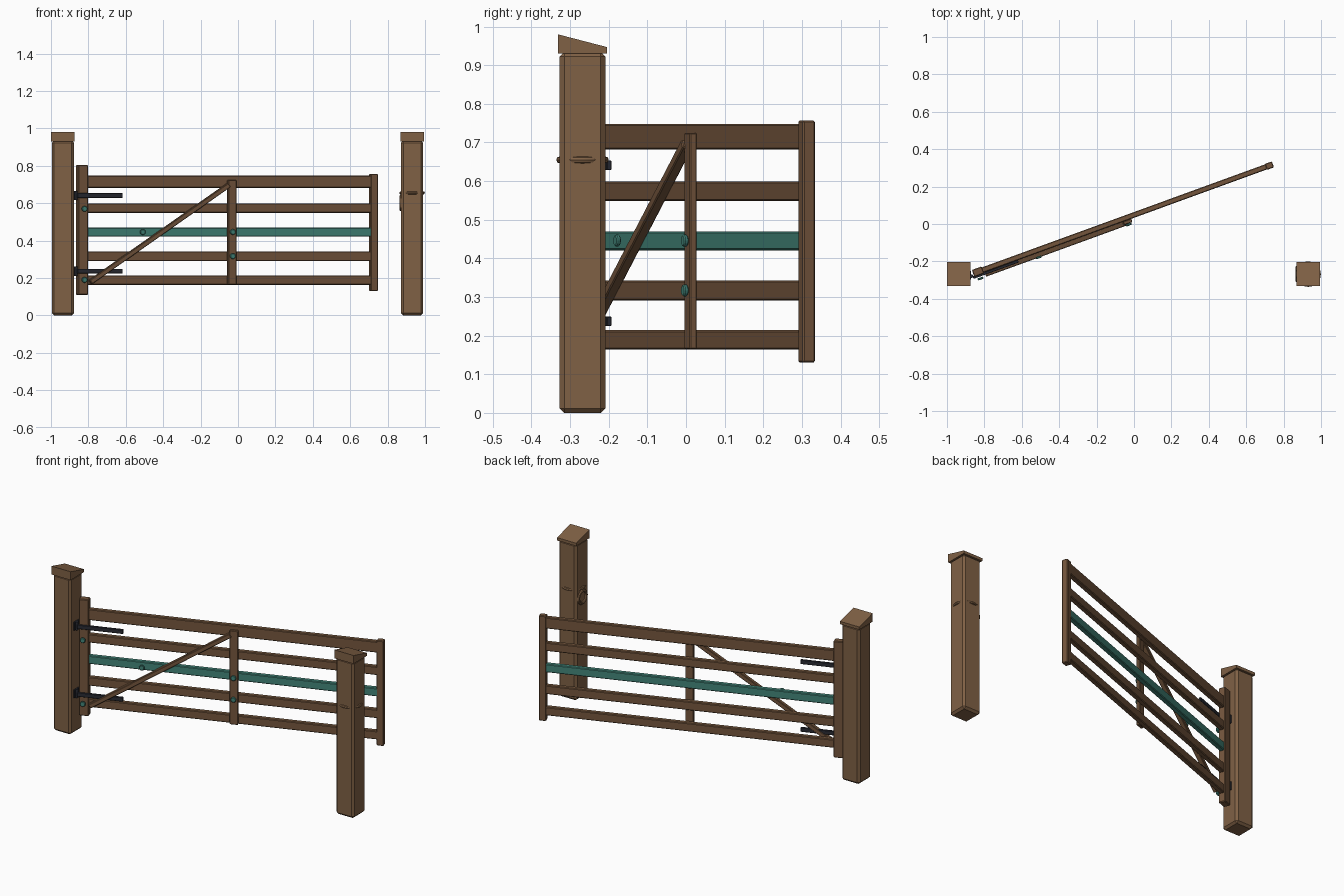
import bpy, bmesh, math
from mathutils import Matrix, Vector

if "Cube" in bpy.data.objects:
    bpy.data.objects.remove(bpy.data.objects["Cube"])


def material(name, r, g, b):
    m = bpy.data.materials.new(name)
    lin = [((c / 255 + 0.055) / 1.055) ** 2.4 for c in (r, g, b)]
    m.diffuse_color = (*lin, 1)
    m.use_nodes = True
    m.node_tree.nodes["Principled BSDF"].inputs["Base Color"].default_value = m.diffuse_color
    return m


POST = material("post_wood", 128, 97, 69)
WOOD = material("gate_wood", 115, 85, 60)
TEAL = material("teal_paint", 66, 132, 120)
IRON = material("dark_iron", 40, 42, 50)

# Gate frame: local x runs along the gate, local -y is its front
GATE = Matrix.Translation((-0.834, -0.255, 0)) @ Matrix.Rotation(math.radians(20), 4, 'Z')
WORLD = Matrix.Identity(4)


def finish(bm, name, mat, frame=WORLD, smooth=False):
    bmesh.ops.recalc_face_normals(bm, faces=bm.faces[:])
    me = bpy.data.meshes.new(name)
    bm.to_mesh(me)
    bm.free()
    me.materials.append(mat)
    for p in me.polygons:
        p.use_smooth = smooth
    ob = bpy.data.objects.new(name, me)
    ob.matrix_world = frame
    bpy.context.collection.objects.link(ob)
    return ob


def bevel(bm, edges, width):
    bmesh.ops.bevel(bm, geom=edges, offset=width, segments=1, affect='EDGES', profile=0.5)


def box(name, mat, lo, hi, frame=WORLD, chamfer=0.004):
    lo, hi = Vector(lo), Vector(hi)
    bm = bmesh.new()
    bmesh.ops.create_cube(bm, size=1)
    for v in bm.verts:
        v.co = (lo + hi) / 2 + v.co * (hi - lo)
    if chamfer:
        bevel(bm, bm.edges[:], chamfer)
    return finish(bm, name, mat, frame)


def cylinder(name, mat, centre, radius, depth, axis, frame=WORLD, chamfer=0.0):
    bm = bmesh.new()
    bmesh.ops.create_cone(bm, cap_ends=True, segments=12, radius1=radius, radius2=radius, depth=depth)
    if chamfer:
        bevel(bm, [e for e in bm.edges if abs(e.verts[0].co.z - e.verts[1].co.z) < 1e-5], chamfer)
    rot = Vector((0, 0, 1)).rotation_difference(Vector(axis)).to_matrix().to_4x4()
    bm.transform(Matrix.Translation(centre) @ rot)
    return finish(bm, name, mat, frame)


def ring(name, mat, centre, major, minor, axis):
    bpy.ops.mesh.primitive_torus_add(major_segments=24, minor_segments=8,
                                     major_radius=major, minor_radius=minor)
    ob = bpy.context.object
    ob.name = name
    rot = Vector((0, 0, 1)).rotation_difference(Vector(axis)).to_matrix().to_4x4()
    ob.data.transform(Matrix.Translation(centre) @ rot)
    ob.data.materials.append(mat)
    bpy.ops.object.shade_smooth_by_angle()
    return ob


# Posts with sloping caps
PY = -0.268
for side, px in (("left", -0.9365), ("right", 0.931)):
    box(side + "_post", POST, (px - 0.059, PY - 0.059, 0), (px + 0.059, PY + 0.059, 0.935),
        chamfer=0.012)
    bm = bmesh.new()
    bmesh.ops.create_cube(bm, size=1)
    for v in bm.verts:
        top = 0.98 if v.co.y < 0 else 0.947
        v.co = (px + v.co.x * 0.127, PY + v.co.y * 0.127, top if v.co.z > 0 else 0.93)
    finish(bm, side + "_post_cap", POST)

# Latch rings on the right post
ring("post_band", POST, (0.931, PY, 0.655), 0.059, 0.009, (0, 0, 1))
ring("latch_ring", POST, (0.872, PY, 0.602), 0.036, 0.009, (1, 0, 0))

# Gate stiles
box("hinge_stile", WOOD, (-0.028, -0.02, 0.11), (0.028, 0.02, 0.805), GATE)
box("latch_stile", WOOD, (1.638, -0.017, 0.13), (1.678, 0.017, 0.757), GATE)

# Five rails, the middle one painted
rails = [(0.164, 0.214), (0.291, 0.343), (0.421, 0.470), (0.548, 0.599), (0.682, 0.748)]
for i, (z0, z1) in enumerate(rails):
    box(f"rail_{i + 1}", TEAL if i == 2 else WOOD, (0.005, -0.0145, z0), (1.655, 0.0145, z1), GATE)

# Middle upright in front of the rails
box("middle_upright", WOOD, (0.820, -0.033, 0.165), (0.867, -0.014, 0.725), GATE, 0.003)

# Diagonal brace
a, b = Vector((0.037, -0.026, 0.178)), Vector((0.825, -0.026, 0.697))
d = b - a
tilt = Matrix.Translation((a + b) / 2) @ Matrix.Rotation(-math.atan2(d.z, d.x), 4, 'Y')
h = d.length / 2
box("diagonal_brace", WOOD, (-h, -0.014, -0.0125), (h, 0.014, 0.0125), GATE @ tilt, 0.003)

# Bolt heads
bolts = [(0.0, 0.57), (0.0, 0.19), (0.331, 0.446), (0.8435, 0.446), (0.8435, 0.317)]
for i, (u, z) in enumerate(bolts):
    cylinder(f"bolt_{i + 1}", TEAL, (u, -0.039, z), 0.0155, 0.012, (0, -1, 0), GATE, 0.003)

# Hinges: strap on the gate, plate and pin on the left post
for name, z in (("upper", 0.641), ("lower", 0.237)):
    box(name + "_hinge_strap", IRON, (-0.035, -0.028, z - 0.0125), (0.222, -0.0145, z + 0.0125),
        GATE, 0.002)
    box(name + "_hinge_plate", IRON, (-0.882, -0.298, z - 0.025), (-0.871, -0.25, z + 0.025),
        chamfer=0.002)
    cylinder(name + "_hinge_pin", IRON, (-0.868, -0.279, z), 0.009, 0.05, (0, 0, 1))
